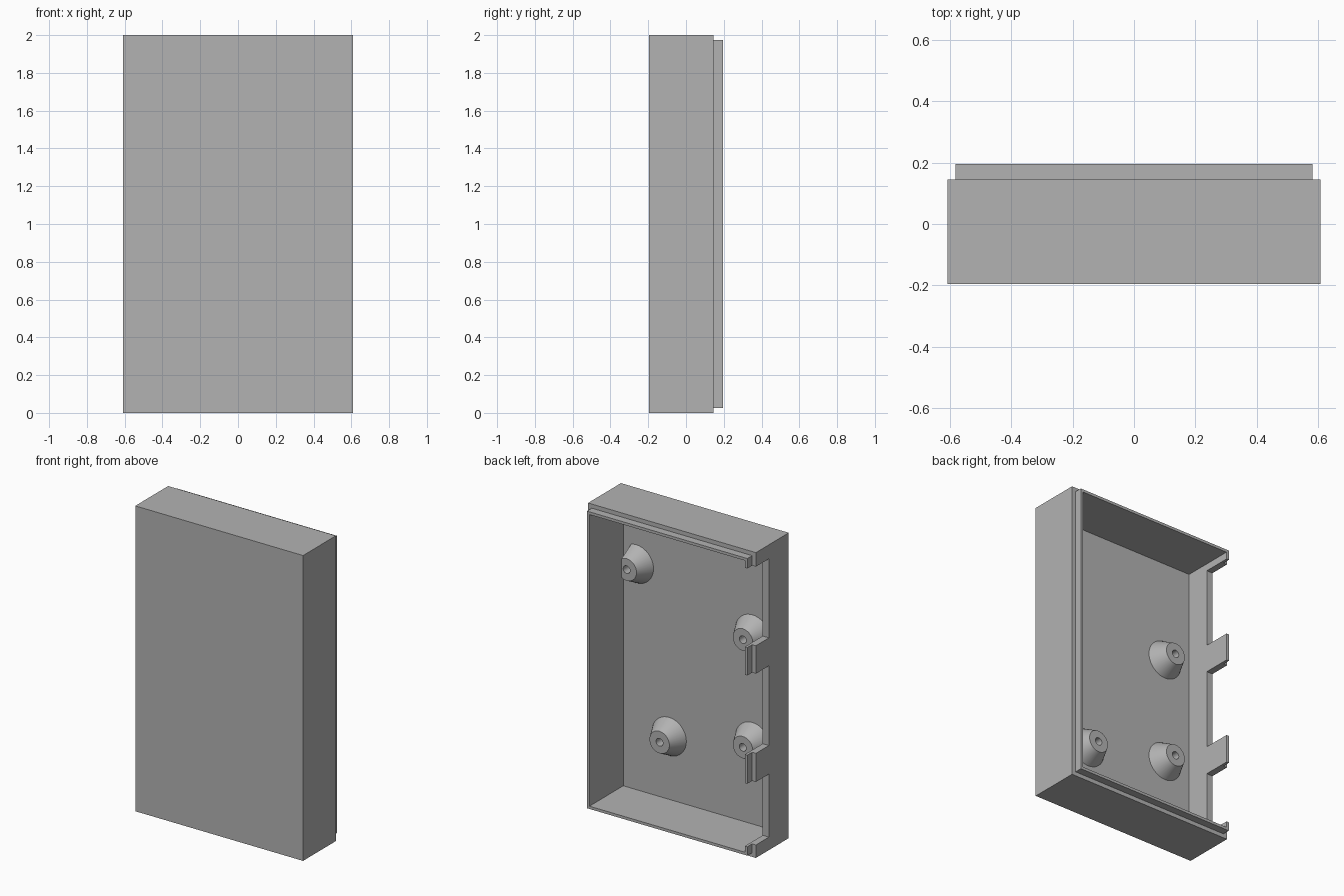
import bpy, bmesh, math
from mathutils import Vector, Matrix

cube = bpy.data.objects.get("Cube")
if cube:
    bpy.data.objects.remove(cube, do_unlink=True)

grey = bpy.data.materials.new("plain grey")
grey.use_nodes = True
colour = (0.45, 0.45, 0.45, 1)
grey.diffuse_color = colour
grey.node_tree.nodes["Principled BSDF"].inputs["Base Color"].default_value = colour

HALF_W, FRONT, BACK, HEIGHT = 0.608, -0.195, 0.145, 2.0
LIP_STEP, LIP_THICK, LIP_HIGH = 0.027, 0.018, 0.05
FLOOR = -0.155


def add_box(bm, low, high):
    low, high = Vector(low), Vector(high)
    m = Matrix.Translation((low + high) / 2) @ Matrix.Diagonal((*(high - low), 1))
    bmesh.ops.create_cube(bm, size=1, matrix=m)


def make(name, bm):
    bmesh.ops.recalc_face_normals(bm, faces=bm.faces[:])
    mesh = bpy.data.meshes.new(name)
    bm.to_mesh(mesh)
    bm.free()
    mesh.materials.append(grey)
    ob = bpy.data.objects.new(name, mesh)
    bpy.context.collection.objects.link(ob)
    return ob


def inset(bm, face, width):
    bmesh.ops.inset_region(bm, faces=[face], thickness=width, use_even_offset=True)


def push(bm, face, dist):
    new = bmesh.ops.extrude_discrete_faces(bm, faces=[face])["faces"][0]
    bmesh.ops.translate(bm, verts=new.verts[:], vec=(0, dist, 0))
    return new


# Shell: box with a stepped lip round a deep cavity, open at the back
bm = bmesh.new()
add_box(bm, (-HALF_W, FRONT, 0), (HALF_W, BACK, HEIGHT))
bm.normal_update()
rear = max(bm.faces, key=lambda f: f.calc_center_median().y)
inset(bm, rear, LIP_STEP)
rear = push(bm, rear, LIP_HIGH)
bm.normal_update()
inset(bm, rear, LIP_THICK)
push(bm, rear, FLOOR - BACK - LIP_HIGH)
shell = make("case_shell", bm)

# Three openings in the side wall
bm = bmesh.new()
for z0, z1 in ((0.085, 0.498), (0.685, 1.207), (1.39, 1.908)):
    add_box(bm, (-0.7, 0.01, z0), (-0.5, 0.3, z1))
cutter = make("side_opening_cutter", bm)
cutter.hide_render = True
mod = shell.modifiers.new("side_openings", "BOOLEAN")
mod.operation, mod.solver, mod.object = "DIFFERENCE", "EXACT", cutter
bpy.context.view_layer.objects.active = shell
bpy.ops.object.modifier_apply(modifier=mod.name)
bpy.data.objects.remove(cutter, do_unlink=True)


# Tapered standoffs with a screw hole, turned from a profile
def standoff(name, x, z, trim_x=None):
    bm = bmesh.new()
    profile = [(0.125, FLOOR), (0.072, -0.055), (0.025, -0.055), (0.025, FLOOR)]
    pts = [bm.verts.new((r, y, 0)) for r, y in profile]
    edges = [bm.edges.new(pair) for pair in zip(pts, pts[1:])]
    bmesh.ops.spin(bm, geom=pts + edges, cent=(0, 0, 0), axis=(0, 1, 0),
                   angle=math.tau, steps=40, use_duplicate=False)
    bmesh.ops.remove_doubles(bm, verts=bm.verts[:], dist=0.0005)
    bmesh.ops.translate(bm, verts=bm.verts[:], vec=(x, 0, z))
    if trim_x:
        cut = bmesh.ops.bisect_plane(bm, geom=bm.verts[:] + bm.edges[:] + bm.faces[:],
                                     plane_co=(trim_x, 0, 0), plane_no=(1, 0, 0),
                                     clear_outer=True)["geom_cut"]
        rim = [e for e in cut if isinstance(e, bmesh.types.BMEdge)]
        bmesh.ops.contextual_create(bm, geom=rim)
    ob = make(name, bm)
    bpy.ops.object.select_all(action="DESELECT")
    ob.select_set(True)
    bpy.context.view_layer.objects.active = ob
    bpy.ops.object.shade_smooth_by_angle(angle=math.radians(30))


standoff("standoff_upper_left", 0.469, 1.524, trim_x=0.505)
standoff("standoff_lower_left", 0.231, 0.457)
standoff("standoff_upper_right", -0.373, 1.29)
standoff("standoff_lower_right", -0.373, 0.585)
